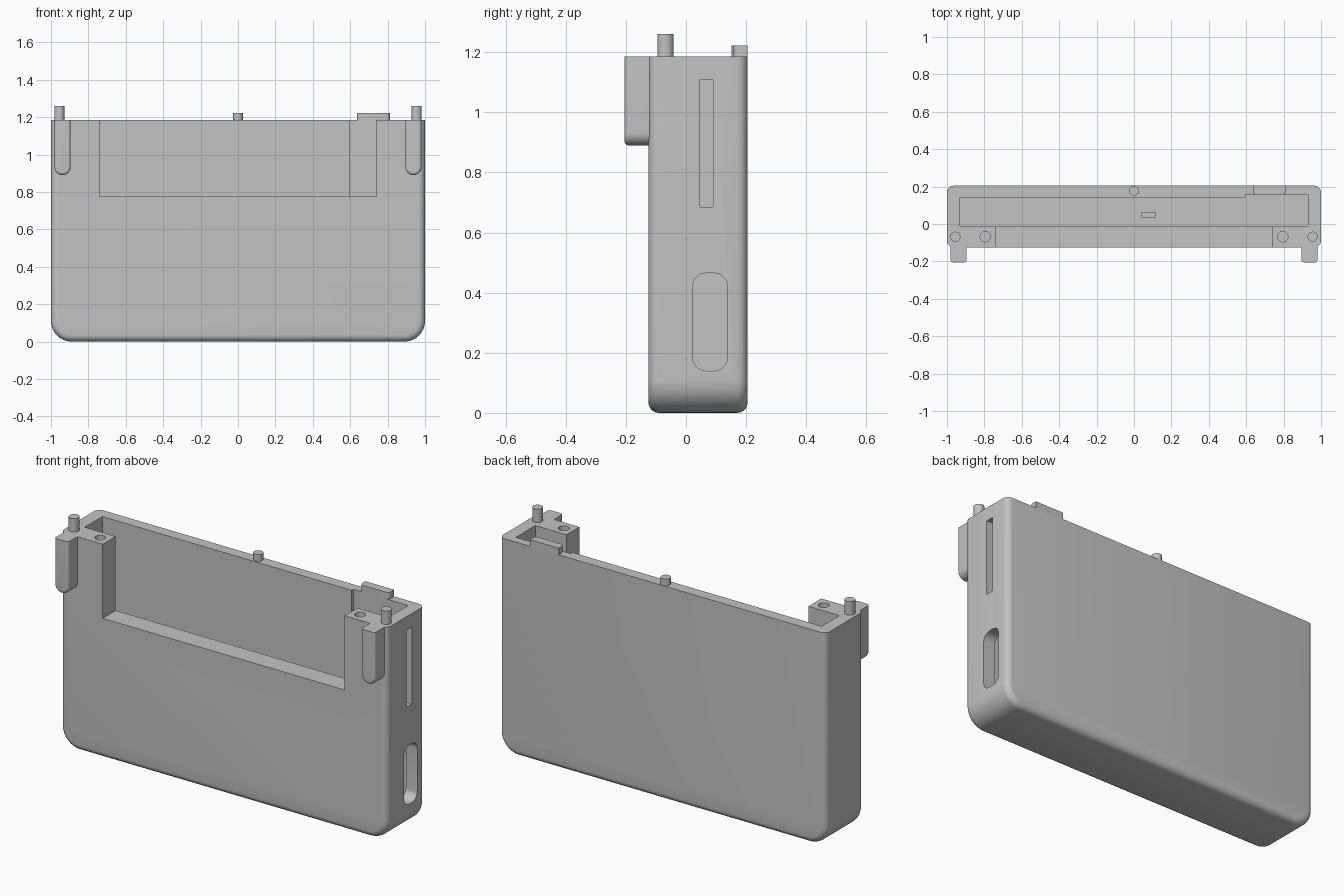
import bpy, bmesh, math
from mathutils import Vector

if "Cube" in bpy.data.objects:
    bpy.data.objects.remove(bpy.data.objects["Cube"], do_unlink=True)

TOP, FRONT, BACK = 1.185, -0.125, 0.205

grey = bpy.data.materials.new("light_grey")
grey.use_nodes = True
grey.diffuse_color = (0.55, 0.55, 0.55, 1)
grey.node_tree.nodes["Principled BSDF"].inputs["Base Color"].default_value = (0.55, 0.55, 0.55, 1)


def rounded(u0, u1, v0, v1, low=0, high=0, steps=8):
    """Rectangle outline with its own radius for the low-v and high-v corners."""
    points = []
    corners = [(u0, v0, 1, 1, low, 180), (u1, v0, -1, 1, low, 270),
               (u1, v1, -1, -1, high, 0), (u0, v1, 1, -1, high, 90)]
    for u, v, su, sv, r, start in corners:
        if r == 0:
            points.append((u, v))
            continue
        for i in range(steps + 1):
            a = math.radians(start + 90 * i / steps)
            points.append((u + su * r + r * math.cos(a), v + sv * r + r * math.sin(a)))
    return points


def prism(name, outline, axis, a, b, soften=0, pick=None):
    """Extrude an outline along an axis and optionally round chosen edges."""
    def place(u, v, w):
        return Vector({"x": (w, u, v), "y": (u, w, v), "z": (u, v, w)}[axis])
    bm = bmesh.new()
    near = [bm.verts.new(place(u, v, a)) for u, v in outline]
    far = [bm.verts.new(place(u, v, b)) for u, v in outline]
    bm.faces.new(near)
    bm.faces.new(far)
    for i in range(len(near)):
        j = (i + 1) % len(near)
        bm.faces.new((near[i], near[j], far[j], far[i]))
    bmesh.ops.recalc_face_normals(bm, faces=bm.faces)
    if soften:
        edges = [e for e in bm.edges if pick(e.verts[0].co, e.verts[1].co)]
        bmesh.ops.bevel(bm, geom=edges, offset=soften, segments=5, profile=0.5,
                        affect="EDGES", clamp_overlap=True)
    mesh = bpy.data.meshes.new(name)
    bm.to_mesh(mesh)
    bm.free()
    mesh.materials.append(grey)
    obj = bpy.data.objects.new(name, mesh)
    bpy.context.collection.objects.link(obj)
    return obj


def block(name, x0, x1, y0, y1, z0, z1):
    return prism(name, rounded(x0, x1, y0, y1), "z", z0, z1)


def disc(x, y, r):
    return rounded(x - r, x + r, y - r, y + r, r, r)


def activate(obj):
    bpy.ops.object.select_all(action="DESELECT")
    obj.select_set(True)
    bpy.context.view_layer.objects.active = obj


def combine(target, tool, operation):
    mod = target.modifiers.new(operation, "BOOLEAN")
    mod.operation, mod.solver, mod.object = operation, "EXACT", tool
    activate(target)
    bpy.ops.object.modifier_apply(modifier=mod.name)
    bpy.data.objects.remove(tool, do_unlink=True)


def smooth(obj):
    activate(obj)
    bpy.ops.object.shade_smooth_by_angle(angle=math.radians(30))


# Case shell with rounded sides and bottom, sharp top rim
def outer_edge(p, q):
    return abs(p.y - q.y) < 1e-5 and min(p.z, q.z) < TOP - 1e-4

case = prism("case_body", rounded(-1, 1, 0, TOP, low=0.11), "y", FRONT, BACK, 0.035, outer_edge)

# Front hanging tabs, fused with the case
def front_edge(p, q):
    return max(p.y, q.y) < -0.2 and min(p.z, q.z) < TOP - 1e-4

for side in (-1, 1):
    x = side * 0.938
    tab = prism("front_tab", rounded(x - 0.043, x + 0.043, 0.89, TOP, low=0.042),
                "y", -0.205, -0.09, 0.015, front_edge)
    combine(case, tab, "UNION")

# Openings: main pocket, back wall recess, front window, side slots, screw holes
cutters = [
    block("pocket", -0.93, 0.93, -0.012, 0.143, 0.09, 1.4),
    block("recess", 0.595, 0.93, 0.1, 0.158, 0.09, 1.4),
    block("window", -0.74, 0.74, -0.3, 0.05, 0.775, 1.4),
    prism("thin_slot", rounded(0.046, 0.09, 0.685, 1.11), "x", 0.85, 1.1),
    prism("round_slot", rounded(0.022, 0.138, 0.14, 0.465, 0.045, 0.045), "x", 0.85, 1.1),
]
cutters += [prism("screw_hole", disc(s * 0.795, -0.068, 0.028), "z", 0.95, 1.4) for s in (-1, 1)]
for cutter in cutters:
    combine(case, cutter, "DIFFERENCE")
smooth(case)

# Alignment pins on the rim
for label, x in (("right", -0.955), ("left", 0.955)):
    smooth(prism(label + "_pin", disc(x, -0.068, 0.027), "z", TOP - 0.01, 1.26))
smooth(prism("back_pin", disc(0, 0.177, 0.026), "z", TOP - 0.01, 1.222))

# Latch lip on the back rim and small key on the pocket floor
smooth(prism("back_latch", rounded(0.635, 0.812, 0.158, BACK, low=0.018), "z", TOP - 0.01, 1.222))
block("floor_key", 0.04, 0.115, 0.035, 0.063, 0.08, 0.12)
